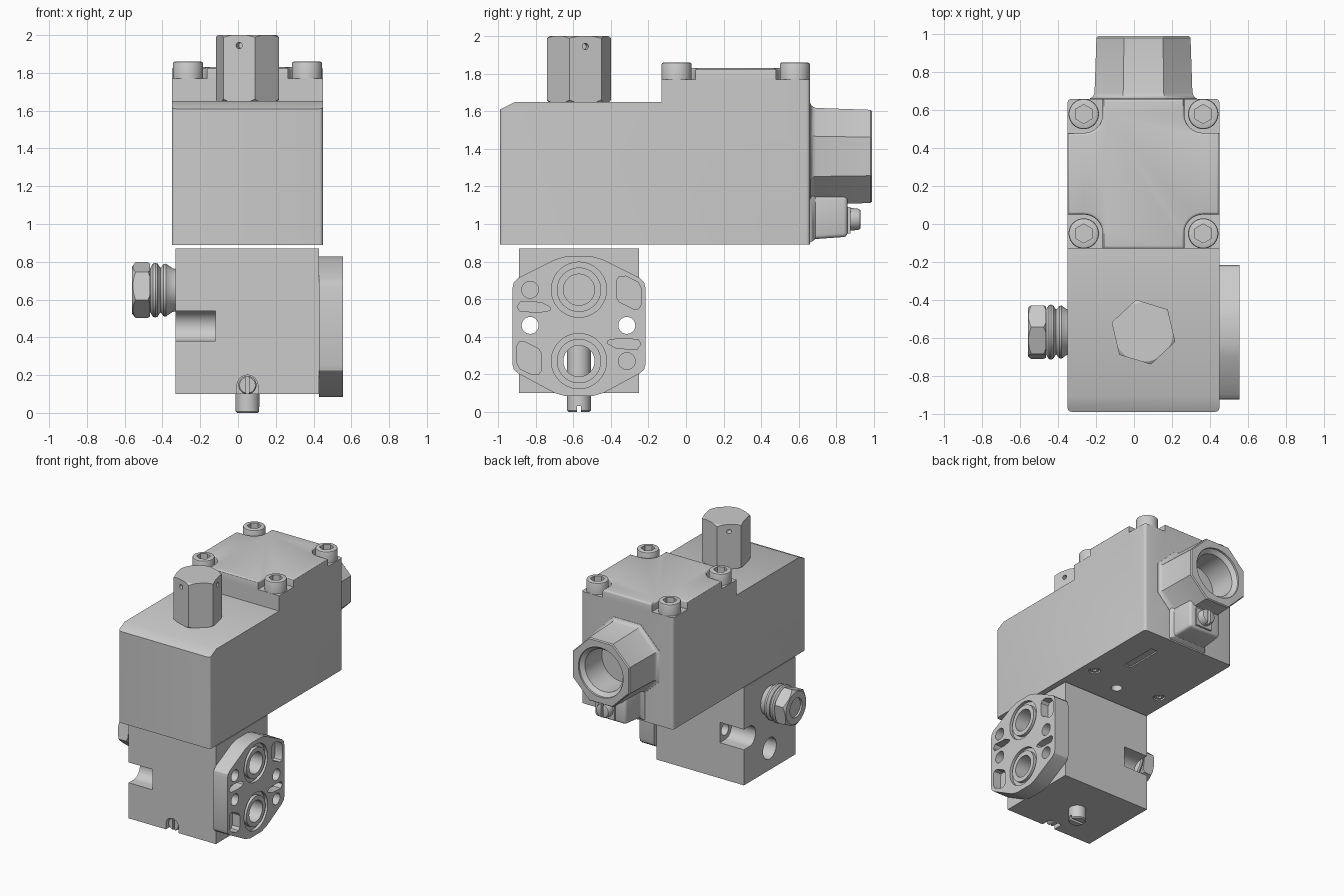
import bpy, bmesh
from math import sin, cos, pi, radians

if "Cube" in bpy.data.objects:
    bpy.data.objects.remove(bpy.data.objects["Cube"])

MAP = {'x': lambda u, v, h: (h, u, v), 'y': lambda u, v, h: (u, h, v), 'z': lambda u, v, h: (u, v, h)}


def solid(name, axis, rings, closed=False):
    """Loft rings [(height, [(u, v)...])] along an axis; closed wraps last ring to first."""
    bm = bmesh.new()
    loops = [[bm.verts.new(MAP[axis](u, v, h)) for u, v in pts] for h, pts in rings]
    n = len(loops[0])
    pairs = list(zip(loops, loops[1:])) + ([(loops[-1], loops[0])] if closed else [])
    for a, b in pairs:
        for i in range(n):
            bm.faces.new((a[i], a[(i + 1) % n], b[(i + 1) % n], b[i]))
    if not closed:
        bm.faces.new(loops[0])
        bm.faces.new(loops[-1])
    bmesh.ops.recalc_face_normals(bm, faces=bm.faces)
    me = bpy.data.meshes.new(name)
    bm.to_mesh(me)
    bm.free()
    ob = bpy.data.objects.new(name, me)
    bpy.context.collection.objects.link(ob)
    return ob


def prism(name, axis, a, b, pts):
    return solid(name, axis, [(a, pts), (b, pts)])


def box(name, lo, hi):
    return prism(name, 'z', lo[2], hi[2], [(lo[0], lo[1]), (hi[0], lo[1]), (hi[0], hi[1]), (lo[0], hi[1])])


def ngon(c, r, n=40, phase=0):
    p = radians(phase)
    return [(c[0] + r * cos(p + 2 * pi * i / n), c[1] + r * sin(p + 2 * pi * i / n)) for i in range(n)]


def lathe(name, axis, c, prof, n=40, phase=0, closed=False):
    return solid(name, axis, [(h, ngon(c, r, n, phase)) for h, r in prof], closed)


def u_shape(c, r, direction):
    """Half circle with straight sides running off towards a direction in degrees."""
    d = radians(direction)
    pts = [(c[0] + r * cos(d + pi / 2 + pi * i / 16), c[1] + r * sin(d + pi / 2 + pi * i / 16)) for i in range(17)]
    ends = [(p[0] + .25 * cos(d), p[1] + .25 * sin(d)) for p in (pts[-1], pts[0])]
    return pts + ends


def boolean(targets, cutters, op='DIFFERENCE'):
    for t in targets:
        for c in cutters:
            m = t.modifiers.new('cut', 'BOOLEAN')
            m.operation, m.object, m.solver = op, c, 'EXACT'
            bpy.context.view_layer.objects.active = t
            bpy.ops.object.modifier_apply(modifier=m.name)
    for c in cutters:
        bpy.data.objects.remove(c)


def bevel(ob, width, seg, test):
    bm = bmesh.new()
    bm.from_mesh(ob.data)
    edges = [e for e in bm.edges if test(e.verts[0].co, e.verts[1].co) and e.calc_face_angle(0) > .5]
    bmesh.ops.bevel(bm, geom=edges, offset=width, segments=seg, profile=.5, affect='EDGES', clamp_overlap=True)
    bm.to_mesh(ob.data)
    bm.free()


CX, PY = .05, -.57     # shared centre line and port line

# Upper housing: side profile, rounded corners, notched raised lid
housing = prism('upper_housing', 'x', -.35, .45, [
    (-.99, .89), (.66, .89), (.66, 1.83), (-.13, 1.83), (-.13, 1.65), (-.91, 1.65), (-.99, 1.61)])
bevel(housing, .02, 4, lambda a, b: abs(a.z - b.z) > .5 and (a.y > .6 or a.y < -.9))
corners = [(sx, sy) for sx in (-1, 1) for sy in (-1, 1)]
arc = [(.315 - .1 * sin(t * pi / 16), .315 - .1 * cos(t * pi / 16)) for t in range(9)]
quad = [(.5, .215)] + arc + [(.215, .5), (.5, .5)]
boolean([housing], [prism('cut', 'z', 1.77, 1.95, [(CX + sx * u, .265 + sy * v) for u, v in quad])
                    for sx, sy in corners])
bevel(housing, .014, 3, lambda a, b: min(a.z, b.z) > 1.825)

# Underside recesses and plate screws
under = [(.35, -.02), (-.25, -.02)]
boolean([housing], [lathe('cut', 'z', p, [(.8, .042), (.92, .042)], 24) for p in under]
        + [lathe('cut', 'z', (.07, -.11), [(.8, .04), (.95, .04)], 24),
           box('cut', (.18, .18, .8), (.24, .48, .9))])
for p in under:
    s = lathe('plate_screw', 'z', p, [(.895, .034), (.925, .034)], 24)
    boolean([s], [lathe('cut', 'z', p, [(.8, .018), (.91, .018)], 6)])

# Lid socket screws
for sx, sy in corners:
    p = (CX + sx * .315, .265 + sy * .315)
    s = lathe('lid_screw', 'z', p, [(1.765, .08), (1.85, .08), (1.857, .077), (1.86, .07)])
    boolean([s], [lathe('cut', 'z', p, [(1.81, .05), (1.9, .05)], 6, 30)])

# Octagonal cable entry on the back, with a chamfered bore
OC = (CX, 1.36)
k = 1 / cos(pi / 8)
entry = lathe('cable_entry', 'y', OC, [(.65, .285 * k), (.662, .283 * k), (.668, .271 * k), (.678, .263 * k),
                                       (.692, .258 * k), (.982, .248 * k), (.99, .241 * k)], 8, 22.5)
boolean([entry], [lathe('cut', 'y', OC, [(.74, .165), (.95, .165), (.975, .195), (1.05, .195)], 48)])

# Earth terminal below the cable entry
lug = solid('earth_lug', 'y', [(h, [(.06 - w, z), (.06 + w, z), (.06 + w, 1.15), (.06 - w, 1.15)])
                               for h, w, z in ((.65, .17, .895), (.668, .16, .905), (.69, .145, .92), (.86, .135, .932))])
bevel(lug, .02, 3, lambda a, b: abs(a.y - b.y) > .1 or min(a.y, b.y) > .85)
box('earth_washer', (.01, .81, .95), (.15, .875, 1.09))
earth = lathe('earth_screw', 'y', (.08, 1.025), [(.86, .06), (.915, .058), (.927, .052), (.93, .045)], 32)
boolean([earth], [box('cut', (.07, .9, .9), (.09, .96, 1.15))])

# Hexagonal cap on top, chamfered, with three small wire holes
cap = lathe('hex_cap', 'z', (CX, PY), [(1.65, .175), (2.0, .175)], 6, 43)
boolean([cap], [lathe('cut', 'z', (CX, PY), [(1.6, .163), (1.65, .163), (1.665, .18), (1.985, .18), (2.0, .156),
                                             (2.02, .156)], 48)], 'INTERSECT')
for ang in (-107, 13, 133):
    c = lathe('cut', 'x', (0, 0), [(.1, .017), (.25, .017)], 16)
    c.rotation_euler.z = radians(ang)
    c.location = (CX, PY, 1.945)
    bpy.context.view_layer.update()
    boolean([cap], [c])

# Lower valve block and ported flange
block = box('valve_block', (-.33, -.89, .10), (.43, -.25, .87))
outline = [(-.50, .083), (-.44, .1), (-.245, .205), (-.223, .225), (-.215, .255), (-.215, .655),
           (-.223, .69), (-.245, .712), (-.44, .81), (-.50, .828)]
flange = prism('port_flange', 'x', .43, .555, outline + [(2 * PY - y, z) for y, z in reversed(outline)])

# Through holes shared by block and flange: mounting bolts and the lower port
boolean([block, flange], [lathe('cut', 'x', p, [(-.6, r), (.8, r)]) for p, r in
                          (((-.83, .46), .045), ((-.315, .46), .045), ((PY, .27), .083))])
boolean([block, flange], [lathe('cut', 'x', (PY, .65), [(.1, .083), (.8, .083)])])

# Block: bolt counterbores open to front and back, needle notch at front bottom, needle bore
boolean([block], [prism('cut', 'x', -.5, -.12, u_shape((-.83, .46), .08, 180)),
                  prism('cut', 'x', -.5, -.12, u_shape((-.315, .46), .08, 0)),
                  prism('cut', 'y', -1, -.81, u_shape((CX, .145), .055, -90))])

# Flange: seal grooves, stepped port mouths, corner pockets and blind holes
turn = lambda pts: [(2 * PY - y, .92 - z) for y, z in pts]
pocket = [(-.37, .70), (-.355, .72), (-.32, .722), (-.255, .69), (-.24, .66), (-.24, .57), (-.25, .55),
          (-.275, .545), (-.355, .585), (-.37, .61)]
slot = [(-.9, .56), (-.88, .588), (-.77, .582), (-.72, .555), (-.725, .54), (-.78, .53), (-.885, .535)]
cuts = [prism('cut', 'x', .49, .7, f(p)) for p in (pocket, slot) for f in (list, turn)]
cuts += [lathe('cut', 'x', p, [(.48, .045), (.7, .045)], 24) for p in ((-.83, .65), (-.315, .27))]
cuts += [lathe('cut', 'x', (PY, z), [(.53, .118), (.53, .147), (.7, .147), (.7, .118)], 48, closed=True)
         for z in (.65, .27)]
boolean([flange], cuts)

# Needle valve pin with slotted end, rising through the lower port
pin = lathe('needle_pin', 'z', (CX, PY), [(0, .056), (.008, .063), (.4, .063)], 32)
boolean([pin], [box('cut', (-.1, PY - .011, -.1), (.2, PY + .011, .03))])

# Slotted locking screw in the front notch
lock = lathe('lock_screw', 'y', (CX, .147), [(-.875, .042), (-.868, .048), (-.78, .048)], 32)
boolean([lock], [box('cut', (CX - .009, -.95, .05), (CX + .009, -.855, .25))])

# Side plug: ribbed neck and chamfered hexagon head
lathe('plug_neck', 'x', (PY, .65), [(-.32, .11), (-.345, .115), (-.368, .13), (-.382, .14), (-.394, .138),
                                    (-.404, .125), (-.41, .118), (-.416, .125), (-.425, .14), (-.437, .145),
                                    (-.449, .142), (-.457, .13), (-.463, .118), (-.48, .118)], 48)
head = lathe('plug_head', 'x', (PY, .65), [(-.56, .15), (-.465, .15)], 6, 80)
boolean([head], [lathe('cut', 'x', (PY, .65), [(-.58, .122), (-.56, .125), (-.54, .153), (-.48, .153), (-.465, .138),
                                               (-.45, .138)], 48)], 'INTERSECT')
boolean([head], [lathe('cut', 'x', (PY, .65), [(-.6, .075), (-.545, .075)], 32)])

# Smooth round surfaces while keeping edges crisp
bpy.ops.object.select_all(action='SELECT')
bpy.context.view_layer.objects.active = housing
bpy.ops.object.shade_smooth_by_angle(angle=radians(30))
